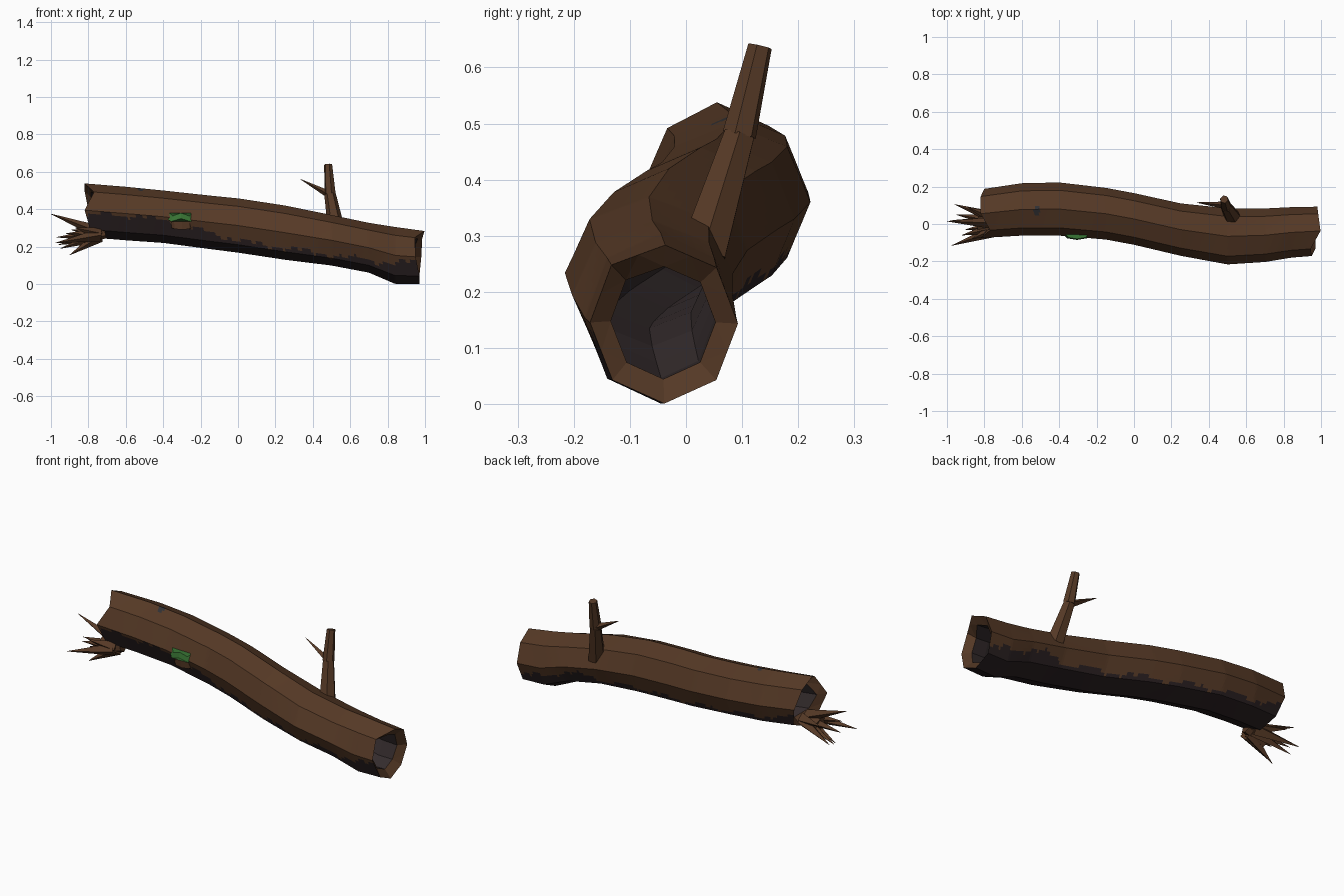
import bpy, bmesh, math
from mathutils import Vector

if "Cube" in bpy.data.objects:
    bpy.data.objects.remove(bpy.data.objects["Cube"])


def mat(name, rgb):
    m = bpy.data.materials.new(name)
    m.diffuse_color = (*rgb, 1)
    m.use_nodes = True
    m.node_tree.nodes["Principled BSDF"].inputs["Base Color"].default_value = m.diffuse_color
    return m


BARK = mat("brown bark", (0.092, 0.041, 0.019))
DARK = mat("dark damp bark", (0.022, 0.014, 0.015))
HOLLOW = mat("dark hollow wood", (0.035, 0.025, 0.026))
MOSS = mat("green moss", (0.04, 0.18, 0.035))
KNOT = mat("grey knot", (0.03, 0.03, 0.034))


def make(name, bm, mats):
    bmesh.ops.recalc_face_normals(bm, faces=bm.faces)
    me = bpy.data.meshes.new(name)
    bm.to_mesh(me)
    bm.free()
    for m in mats:
        me.materials.append(m)
    ob = bpy.data.objects.new(name, me)
    bpy.context.collection.objects.link(ob)
    return ob


# log path: x, centre y, centre z, half width, half height
PATH = [(-0.82, .055, .395, .13, .143), (-0.6, .078, .377, .14, .143),
        (-0.4, .08, .36, .142, .14), (-0.15, .055, .33, .138, .143),
        (0, .027, .313, .138, .145), (.25, -.03, .275, .14, .145),
        (.5, -.066, .234, .15, .135), (.7, -.06, .194, .143, .133),
        (.84, -.045, .153, .135, .152), (1.0, -.037, .142, .13, .141)]
# ragged end positions for the eight corners (0 = back, 2 = top, 4 = front)
LEFT = [-.80, -.82, -.82, -.77, -.82, -.79, -.75, -.77]
RIGHT = [.98, .985, .997, .945, .95, .97, .97, .97]


def lerp_table(table, x):
    x = max(table[0][0], min(table[-1][0], x))
    for a, b in zip(table, table[1:]):
        if x <= b[0]:
            t = (x - a[0]) / (b[0] - a[0])
            return [p + (q - p) * t for p, q in zip(a[1:], b[1:])]


def corner_mix(values, u):
    k = int(u) % 8
    f = u - int(u)
    return values[k] * (1 - f) + values[(k + 1) % 8] * f


COS = [math.cos(math.pi * k / 4) for k in range(8)]
SIN = [math.sin(math.pi * k / 4) for k in range(8)]


def log_point(t, u, scale=1.0, inset=0.0):
    x0, x1 = corner_mix(LEFT, u) + inset, corner_mix(RIGHT, u) - inset
    x = x0 + (x1 - x0) * t
    cy, cz, ry, rz = lerp_table(PATH, x)
    return Vector((x, cy + ry * scale * corner_mix(COS, u),
                   cz + rz * scale * corner_mix(SIN, u)))


# height (relative to the log centre) below which bark is dark
FRONT_EDGE = [(-.82, -.25), (-.7, -.08), (-.4, -.15), (-.2, -.35), (0, -.58),
              (.5, -.62), (.7, -.5), (.85, -.3), (1, -.15)]
BACK_EDGE = [(-.82, -.3), (-.6, -.55), (0, -.6), (.5, -.55), (.6, -.3),
             (.85, -.35), (1, -.55)]
SPOTS = [Vector((-.52, .07, .51)), Vector((.3, -.12, .31))]


def bark_colour(c):
    cy, cz, ry, rz = lerp_table(PATH, c.x)
    edge = lerp_table(FRONT_EDGE if c.y < cy else BACK_EDGE, c.x)[0]
    edge += 0.12 * abs(math.sin(c.x * 38)) + 0.07 * math.sin(c.x * 23) - 0.05
    if (c.z - cz) / rz < edge:
        return 1
    return 3 if any((c - s).length < 0.022 for s in SPOTS) else 0


# hollow log: outer bark, ragged rims and inner tunnel
bm = bmesh.new()
NX, SUB = 150, 6
NA = 8 * SUB
outer = [[bm.verts.new(log_point(i / NX, j / SUB)) for j in range(NA)]
         for i in range(NX + 1)]
inner = [[bm.verts.new(log_point(i / 20, j / SUB, .70, .035)) for j in range(0, NA, SUB)]
         for i in range(21)]
for i in range(NX):
    for j in range(NA):
        k = (j + 1) % NA
        f = bm.faces.new((outer[i][j], outer[i + 1][j], outer[i + 1][k], outer[i][k]))
        f.material_index = bark_colour(f.calc_center_median())
for i in range(20):
    for j in range(8):
        k = (j + 1) % 8
        f = bm.faces.new((inner[i][j], inner[i][k], inner[i + 1][k], inner[i + 1][j]))
        f.material_index = 2
for o, n in ((outer[0], inner[0]), (outer[-1], inner[-1])):
    for j in range(8):
        k = (j + 1) % 8
        for s in range(SUB):
            a, b = j * SUB + s, (j * SUB + s + 1) % NA
            bm.faces.new((o[a], o[b], n[j] if s < SUB // 2 else n[k]))
        bm.faces.new((o[j * SUB + SUB // 2], n[k], n[j]))
make("hollow_log", bm, [BARK, DARK, HOLLOW, KNOT])


def taper(bm, a, b, r1, r2, sides):
    a, b = Vector(a), Vector(b)
    d = b - a
    m = d.to_track_quat('Z', 'Y').to_matrix().to_4x4()
    m.translation = (a + b) / 2
    bmesh.ops.create_cone(bm, cap_ends=True, segments=sides, radius1=r1,
                          radius2=r2, depth=d.length, matrix=m)


# upright broken branch with a twig
bm = bmesh.new()
taper(bm, (.53, .03, .27), (.492, .095, .48), .047, .031, 6)
taper(bm, (.492, .095, .48), (.482, .132, .638), .031, .022, 6)
make("branch", bm, [BARK])
bm = bmesh.new()
taper(bm, (.485, .1, .48), (.335, .115, .56), .02, .001, 4)
make("twig", bm, [BARK])

# splintered roots at the left end
bm = bmesh.new()
TIPS = [(-1, .015, .375), (-.96, .105, .21), (-.975, -.115, .22), (-.9, -.03, .155),
        (-.95, .05, .19), (-.97, .02, .25), (-.92, -.06, .27), (-.89, .09, .29),
        (-.87, -.08, .30)]
for x, y, z in TIPS:
    taper(bm, (-.74, y * .3, .265 + (z - .25) * .1), (x, y, z), .034, .001, 4)
taper(bm, (-.71, 0, .275), (-.83, 0, .25), .03, .045, 6)
make("splintered_roots", bm, [BARK])

# small mossy shelf on the front
bm = bmesh.new()
taper(bm, (-.30, -.05, .30), (-.30, -.058, .35), .055, .06, 8)
for v in bm.verts:
    v.co.y = -.052 + (v.co.y + .052) * .35
make("shelf_fungus", bm, [BARK])
bm = bmesh.new()
taper(bm, (-.305, -.055, .342), (-.305, -.055, .372), .075, .062, 8)
for i, v in enumerate(bm.verts):
    v.co.y = -.055 + (v.co.y + .055) * .4
    v.co.z += .008 * (-1) ** (i // 2)
make("moss_cap", bm, [MOSS])
